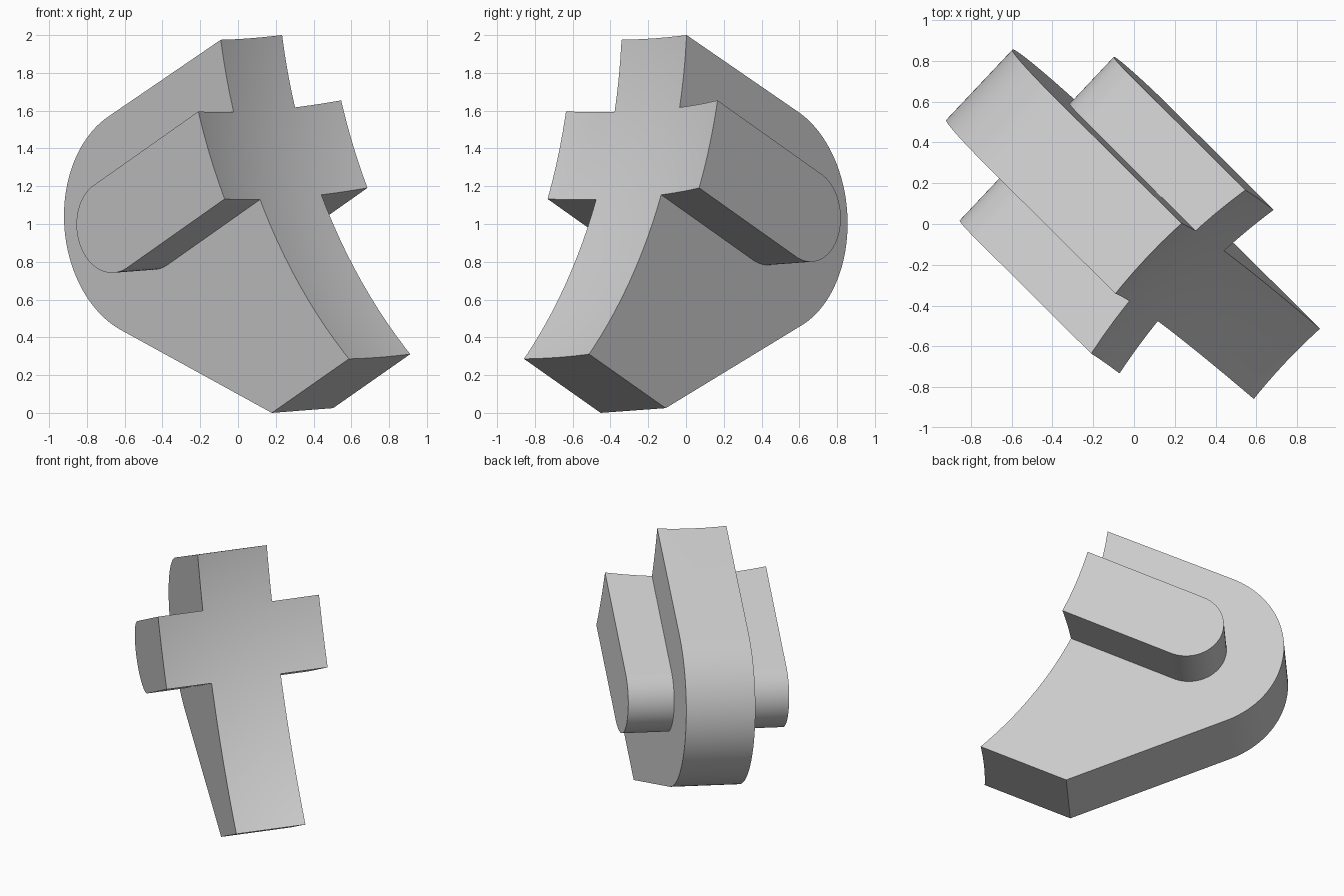
import bpy, bmesh, math
from mathutils import Matrix, Vector

cube = bpy.data.objects.get("Cube")
if cube:
    bpy.data.objects.remove(cube, do_unlink=True)

# One plain grey for the whole part
grey = bpy.data.materials.new("light_grey")
grey.use_nodes = True
COLOUR = (0.6, 0.6, 0.6, 1)
grey.diffuse_color = COLOUR
grey.node_tree.nodes["Principled BSDF"].inputs["Base Color"].default_value = COLOUR

# Tilted frame: local x = forward, y = across the thickness, z = up
across = Vector((0.685, 0.727, 0.053)).normalized()
forward = Vector((across.y, -across.x, 0)).normalized()
up = forward.cross(across)
FRAME = Matrix((forward, across, up)).transposed().to_4x4()

AXIS = Vector((0.894, 0.448)).normalized()   # long direction of the cross arm
ACROSS_MID = 0.031


def arc(centre, radius, start, end, steps=40):
    """Points along an arc, angles in degrees."""
    angles = [math.radians(start + (end - start) * i / steps) for i in range(steps + 1)]
    return [Vector((centre[0] + radius * math.cos(a), centre[1] + radius * math.sin(a)))
            for a in angles]


def add_object(name, bm):
    bmesh.ops.recalc_face_normals(bm, faces=bm.faces)
    mesh = bpy.data.meshes.new(name)
    bm.to_mesh(mesh)
    bm.free()
    mesh.materials.append(grey)
    obj = bpy.data.objects.new(name, mesh)
    obj.matrix_world = FRAME
    bpy.context.collection.objects.link(obj)
    return obj


def prism(name, outline, half):
    """Extrude a side outline across the thickness."""
    bm = bmesh.new()
    face = bm.faces.new([bm.verts.new((p.x, ACROSS_MID - half, p.y)) for p in outline])
    side = bmesh.ops.extrude_face_region(bm, geom=[face])
    verts = [g for g in side["geom"] if isinstance(g, bmesh.types.BMVert)]
    bmesh.ops.translate(bm, verts=verts, vec=(0, 2 * half, 0))
    return add_object(name, bm)


def boolean(target, tool, operation):
    mod = target.modifiers.new(operation.lower(), 'BOOLEAN')
    mod.object = tool
    mod.operation = operation
    mod.solver = 'EXACT'
    bpy.context.view_layer.objects.active = target
    bpy.ops.object.modifier_apply(modifier=mod.name)
    bpy.data.objects.remove(tool, do_unlink=True)


# Central plate: rounded back, straight tapering flanks, square toe
top_corner, toe_front, toe_back = Vector((0.168, 1.989)), Vector((1.015, 0.297)), Vector((0.44, 0.011))
outline = [top_corner + AXIS * 0.3, top_corner]
outline += arc((-0.40, 1.024), 0.62, 116, 247.5, 64)
outline += [toe_back, toe_front, toe_front + AXIS * 0.3]
body = prism("cross_body", outline, 0.237)

# Cross arm: round-ended bar passing through the plate
tilt = math.degrees(math.atan2(AXIS.y, AXIS.x))
end = arc((-0.389, 1.015), 0.245, tilt + 90, tilt + 270)
arm = prism("cross_arm", [end[0] + AXIS * 1.2] + end + [end[-1] + AXIS * 1.2], 0.552)
boolean(body, arm, 'UNION')

# Large sphere hollows the front face
bm = bmesh.new()
bmesh.ops.create_uvsphere(bm, u_segments=192, v_segments=96, radius=2.84)
bmesh.ops.translate(bm, verts=bm.verts, vec=(2.976, ACROSS_MID, 2.338))
cutter = add_object("front_cutter", bm)
cutter.hide_render = True
boolean(body, cutter, 'DIFFERENCE')

# Smooth curves with crisp edges
bpy.ops.object.select_all(action='DESELECT')
body.select_set(True)
bpy.context.view_layer.objects.active = body
bpy.ops.object.shade_smooth_by_angle(angle=math.radians(25))
